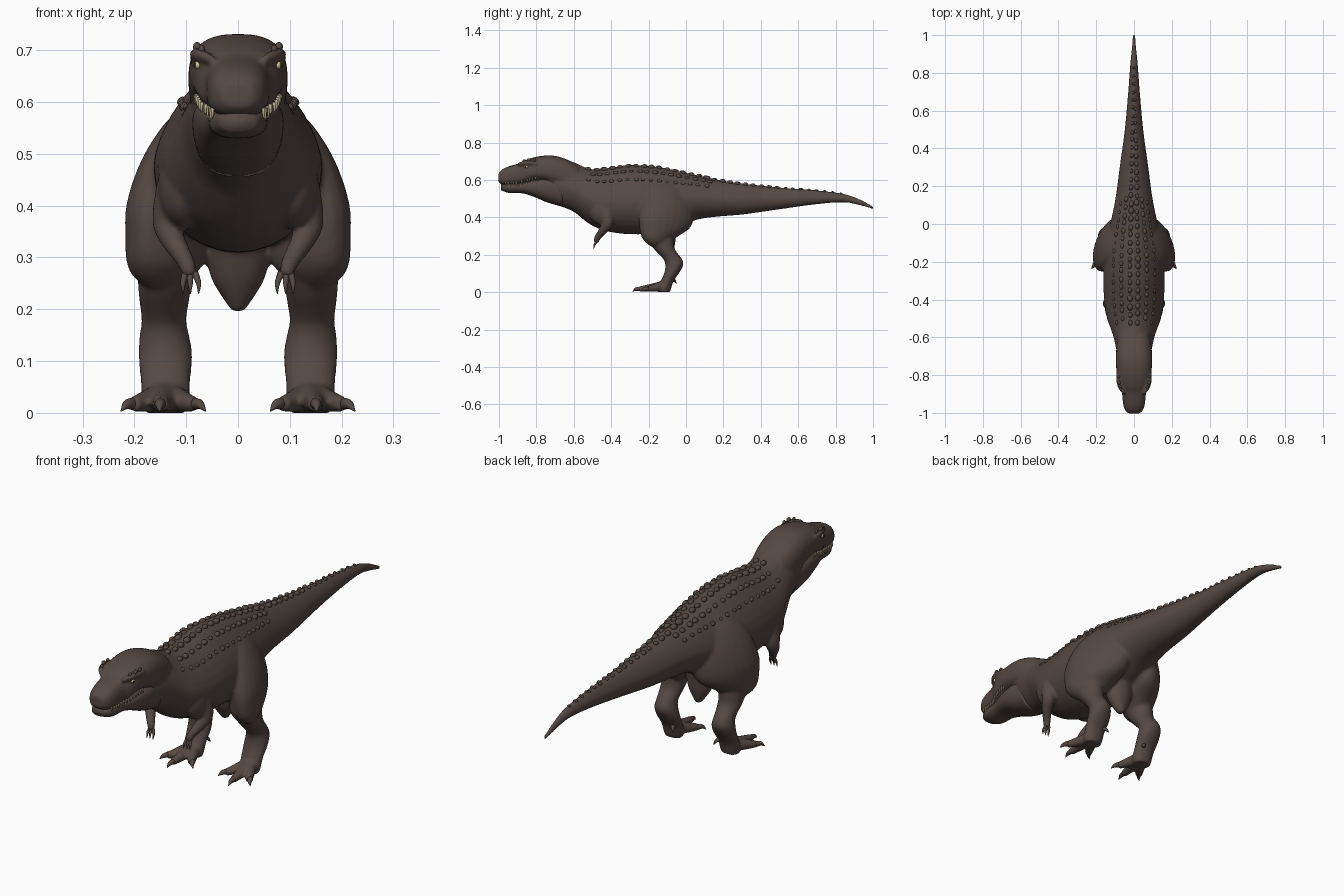
import bpy, bmesh, math, random
from mathutils import Vector, Matrix

random.seed(4)
cube = bpy.data.objects.get("Cube")
if cube:
    bpy.data.objects.remove(cube, do_unlink=True)


def material(name, r, g, b, rough=0.7):
    m = bpy.data.materials.new(name)
    m.use_nodes = True
    node = next(n for n in m.node_tree.nodes if n.type == 'BSDF_PRINCIPLED')
    m.diffuse_color = (r, g, b, 1)
    node.inputs["Base Color"].default_value = (r, g, b, 1)
    node.inputs["Roughness"].default_value = rough
    return m


HIDE = material("brown hide", 0.09, 0.066, 0.058)
IVORY = material("ivory teeth", 0.50, 0.43, 0.28)
AMBER = material("pale yellow eye", 0.60, 0.52, 0.28)
DARK = material("dark pupil", 0.015, 0.012, 0.01)


def sample(stations, t):
    """Smooth interpolation of station rows; the first column is the parameter."""
    i = 0
    while i < len(stations) - 2 and t > stations[i + 1][0]:
        i += 1
    a, b = stations[i], stations[i + 1]
    p, q = stations[max(i - 1, 0)], stations[min(i + 2, len(stations) - 1)]
    h = b[0] - a[0]
    s = min(max((t - a[0]) / h, 0), 1)
    out = []
    for k in range(1, len(a)):
        ma = (b[k] - p[k]) / (b[0] - p[0]) * h
        mb = (q[k] - a[k]) / (q[0] - a[0]) * h
        out.append((2*s**3 - 3*s*s + 1) * a[k] + (s**3 - 2*s*s + s) * ma
                   + (3*s*s - 2*s**3) * b[k] + (s**3 - s*s) * mb)
    return out


def steps(stations, count):
    lo, hi = stations[0][0], stations[-1][0]
    return [lo + (hi - lo) * i / count for i in range(count + 1)]


def loft(bm, rings):
    rows = [[bm.verts.new(p) for p in ring] for ring in rings]
    n = len(rows[0])
    for a, b in zip(rows, rows[1:]):
        for j in range(n):
            bm.faces.new((a[j], a[(j + 1) % n], b[(j + 1) % n], b[j]))
    bm.faces.new(rows[0])
    bm.faces.new(rows[-1])


def skin_point(stations, y, a, mid, upper, lower):
    """Point at angle a from the top, with separate fullness above and below."""
    top, bot, hw = sample(stations, y)
    c = bot + (top - bot) * mid
    n = upper if math.cos(a) > 0 else lower
    u, v = (math.copysign(abs(f(a)) ** (2 / n), f(a)) for f in (math.sin, math.cos))
    return Vector((max(hw, .001) * u, y, c + v * (top - c if v > 0 else c - bot)))


def trunk(bm, stations, count, mid, upper, lower, sides=32):
    """Loft along y from rows of (y, top, bottom, half width)."""
    loft(bm, [[skin_point(stations, y, math.tau * j / sides, mid, upper, lower)
               for j in range(sides)] for y in steps(stations, count)])


def column(bm, stations, count, side, shear=0.0, sides=24):
    """Loft along z from rows of (z, x, y, x radius, y radius)."""
    rings = []
    for z in steps(stations, count):
        x, y, rx, ry = sample(stations, z)
        ring = []
        for j in range(sides):
            a = math.tau * j / sides
            dy = ry * math.sin(a)
            ring.append((side * (x + rx * math.cos(a) - shear * dy), y + dy, z))
        rings.append(ring)
    loft(bm, rings)


def limb(bm, points, side=1, sides=10, per=4):
    """Round tapered tube through rows of (x, y, z, radius)."""
    st = [(i, *p) for i, p in enumerate(points)]
    rows = [sample(st, t) for t in steps(st, per * (len(points) - 1))]
    pos = [Vector((r[0] * side, r[1], r[2])) for r in rows]
    rings = []
    for i, p in enumerate(pos):
        d = (pos[min(i + 1, len(pos) - 1)] - pos[max(i - 1, 0)]).normalized()
        u = d.cross(Vector((1, 0, 0))).normalized()
        v = d.cross(u)
        r = max(rows[i][3], 0.0006)
        rings.append([p + r * (u * math.cos(math.tau * j / sides) + v * math.sin(math.tau * j / sides))
                      for j in range(sides)])
    loft(bm, rings)


def blob(bm, pos, size, tilt=0.0, detail=2):
    m = Matrix.Translation(pos) @ Matrix.Rotation(tilt, 4, 'Y') @ Matrix.Diagonal((*size, 1))
    bmesh.ops.create_icosphere(bm, subdivisions=detail, radius=1, matrix=m)


def finish(bm, name, mat):
    bmesh.ops.recalc_face_normals(bm, faces=bm.faces)
    for f in bm.faces:
        f.smooth = True
    mesh = bpy.data.meshes.new(name)
    bm.to_mesh(mesh)
    bm.free()
    mesh.materials.append(mat)
    ob = bpy.data.objects.new(name, mesh)
    bpy.context.scene.collection.objects.link(ob)
    return ob


# Profiles: neck, trunk and tail; skull; jaw; legs
TORSO = [(-.74, .70, .48, .07), (-.68, .715, .462, .09), (-.6, .695, .43, .108),
         (-.55, .672, .39, .125), (-.5, .657, .355, .143), (-.42, .663, .325, .156),
         (-.3, .68, .31, .163), (-.15, .67, .315, .157), (-.05, .65, .34, .138),
         (.05, .627, .385, .115), (.15, .605, .402, .096), (.3, .582, .415, .076),
         (.5, .56, .443, .049), (.7, .545, .47, .031), (.85, .525, .48, .02),
         (.93, .497, .464, .012), (1.005, .458, .442, .006)]
TORSO_SHAPE = (0.45, 1.6, 2.0)
SKULL = [(-1.003, .635, .59, .03), (-.985, .655, .575, .048), (-.95, .672, .57, .058),
         (-.89, .69, .575, .065), (-.86, .706, .583, .08), (-.8, .724, .597, .091),
         (-.72, .731, .58, .096), (-.65, .715, .55, .093), (-.58, .68, .5, .085)]
JAW = [(-.988, .578, .545, .034), (-.95, .584, .531, .053), (-.88, .588, .529, .06),
       (-.82, .602, .513, .078), (-.75, .615, .483, .088), (-.66, .61, .456, .084)]
THIGH = [(.238, .145, -.15, .02, .025), (.257, .145, -.15, .05, .056),
         (.29, .14, -.145, .07, .09), (.34, .13, -.115, .078, .133),
         (.40, .12, -.105, .085, .147), (.48, .10, -.1, .08, .138),
         (.55, .08, -.1, .06, .11), (.60, .07, -.1, .025, .06)]
SHIN = [(0, .14, -.115, .04, .03), (.02, .14, -.115, .046, .036), (.06, .14, -.1, .048, .034),
        (.11, .14, -.073, .052, .041), (.15, .142, -.062, .048, .049),
        (.175, .143, -.07, .043, .05), (.23, .142, -.115, .05, .056),
        (.29, .14, -.14, .055, .075)]
PELVIS = [(.196, 0, -.09, .012, .014), (.225, 0, -.095, .032, .028),
          (.26, 0, -.1, .052, .042), (.34, 0, -.11, .07, .06)]
TOE_TIPS = [(.15, -.25), (.203, -.212), (.085, -.21)]
CLAW_TIPS = [(.152, -.285), (.226, -.235), (.062, -.23)]

# Body skin: overlapping masses fused into one surface
bm = bmesh.new()
trunk(bm, TORSO, 90, *TORSO_SHAPE)
trunk(bm, SKULL, 36, 0.42, 2.6, 2.6)
column(bm, PELVIS, 12, 1)
for s in (-1, 1):
    column(bm, THIGH, 26, s, 0.3)
    column(bm, SHIN, 22, s)
    blob(bm, (s * .105, -.44, .44), (.05, .08, .085), detail=3)
    limb(bm, [(.12, -.425, .43, .04), (.135, -.42, .37, .031), (.126, -.44, .335, .024),
              (.1, -.474, .29, .017), (.093, -.48, .264, .014)], s, 14)
    # brow ridge
    limb(bm, [(.05, -.9, .682, .008), (.07, -.87, .69, .012), (.08, -.835, .692, .013),
              (.084, -.79, .686, .01)], s)
    for x, y in TOE_TIPS:
        limb(bm, [(.14, -.11, .035, .03), ((x + .14) / 2, (y - .11) / 2, .024, .023),
                  (x, y, .016, .015)], s, 12)
body = finish(bm, "body", HIDE)
fuse = body.modifiers.new("fuse", 'REMESH')
fuse.mode = 'VOXEL'
fuse.voxel_size = 0.0065
fuse.use_smooth_shade = True
relax = body.modifiers.new("relax", 'SMOOTH')
relax.factor = 0.5
relax.iterations = 5

# Lower jaw
bm = bmesh.new()
trunk(bm, JAW, 24, 0.6, 2.5, 2.5)
finish(bm, "lower_jaw", HIDE)

# Foot and hand claws
bm = bmesh.new()
for s in (-1, 1):
    for (x, y), (cx, cy) in zip(TOE_TIPS, CLAW_TIPS):
        limb(bm, [(x, y + .01, .018, .012), ((x + cx) / 2, (y + cy) / 2, .016, .009),
                  (cx, cy, .003, .001)], s)
    limb(bm, [(.12, -.08, .068, .01), (.108, -.062, .062, .008), (.1, -.052, .045, .001)], s)
    for x in (.076, .092, .106):
        limb(bm, [(.093 + (x - .092) * .6, -.48, .27, .007), (x, -.49, .25, .005),
                  (x, -.494, .23, .001)], s, 8)
finish(bm, "claws", HIDE)

# Scutes in uneven rows down the back and tail
bm = bmesh.new()
for i in range(33):
    y = -.52 + .042 * i
    size = .015 if y < .1 else .015 - .0125 * (y - .1)
    for k, angle in enumerate((.2, .52, .82) if y < .12 else (.25,)):
        for s in (-1, 1):
            r = size * random.uniform(.8, 1.1) * (1 - .15 * k)
            p = skin_point(TORSO, y + .02 * (k % 2) + random.uniform(-.005, .005),
                           s * angle, *TORSO_SHAPE)
            blob(bm, p, (r * .9, r * 1.15, r * (.85 - .15 * k)), s * angle)
finish(bm, "back_scutes", HIDE)

# Small horns over the eyes
bm = bmesh.new()
for s in (-1, 1):
    for x, y, z, r in ((.079, -.84, .706, .01), (.07, -.865, .702, .008), (.08, -.81, .706, .008)):
        blob(bm, (s * x, y, z), (r * .8, r * 1.2, r))
finish(bm, "brow_horns", HIDE)

# Teeth along the upper lip, longest near the front
bm = bmesh.new()
for i in range(13):
    y = -.965 + .0145 * i
    hw = sample(SKULL, y)[2]
    lip = sample(SKULL, y)[1] + .01
    drop = .019 if i in (1, 2, 4, 5) else .012
    for s in (-1, 1):
        limb(bm, [(hw * .88, y, lip + .008, .0038), (hw * .9, y, lip - drop * .5, .0028),
                  (hw * .88, y + .003, lip - drop, .0008)], s, 6, 2)
finish(bm, "teeth", IVORY)

# Eyes and pupils
eyes, pupils = bmesh.new(), bmesh.new()
for s in (-1, 1):
    blob(eyes, (s * .077, -.854, .671), (.008, .01, .008), detail=3)
    blob(pupils, (s * .0835, -.858, .671), (.003, .004, .005))
finish(eyes, "eyes", AMBER)
finish(pupils, "pupils", DARK)
